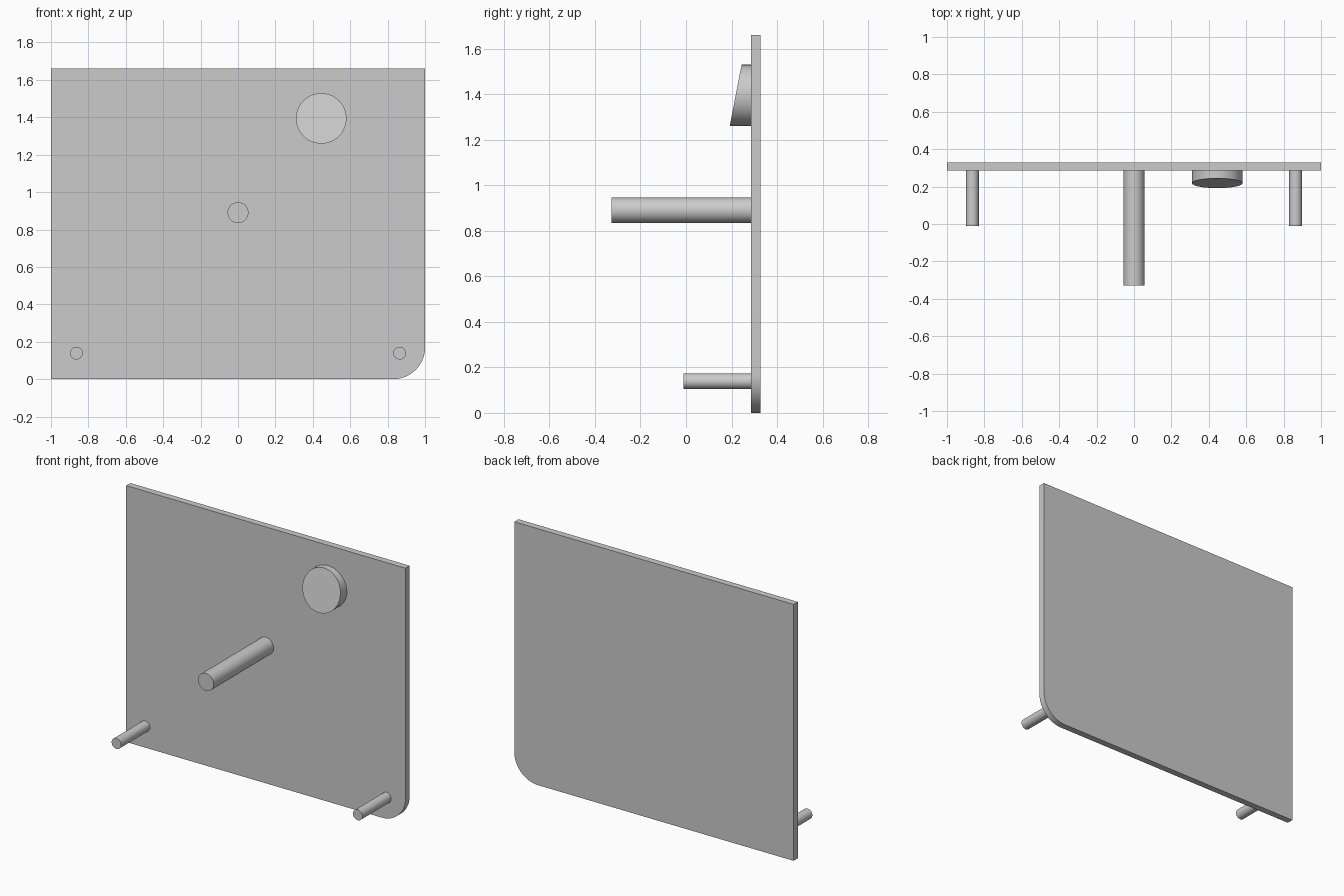
import bpy
import bmesh
from math import sin, cos, pi, radians
from mathutils import Matrix, Vector

if "Cube" in bpy.data.objects:
    bpy.data.objects.remove(bpy.data.objects["Cube"], do_unlink=True)

grey = bpy.data.materials.new("light_grey")
grey.use_nodes = True
grey.diffuse_color = (0.6, 0.6, 0.6, 1)
grey.node_tree.nodes["Principled BSDF"].inputs["Base Color"].default_value = (0.6, 0.6, 0.6, 1)

PLATE_FRONT, PLATE_BACK = 0.285, 0.328


def finish(name, bm):
    bmesh.ops.recalc_face_normals(bm, faces=bm.faces)
    mesh = bpy.data.meshes.new(name)
    bm.to_mesh(mesh)
    bm.free()
    mesh.materials.append(grey)
    obj = bpy.data.objects.new(name, mesh)
    bpy.context.collection.objects.link(obj)
    bpy.ops.object.select_all(action="DESELECT")
    obj.select_set(True)
    bpy.context.view_layer.objects.active = obj
    bpy.ops.object.shade_smooth_by_angle(angle=radians(30))
    return obj


def rod(name, x, z, radius, front, sides=48, slant=0.0):
    """Cylinder from the plate towards the front; slant tilts its front face."""
    bm = bmesh.new()
    depth = PLATE_FRONT - front
    place = Matrix.Translation((x, (PLATE_FRONT + front) / 2, z)) @ Matrix.Rotation(pi / 2, 4, "X")
    bmesh.ops.create_cone(bm, cap_ends=True, segments=sides, radius1=radius,
                          radius2=radius, depth=depth, matrix=place)
    for v in bm.verts:
        if v.co.y < PLATE_FRONT - depth / 2:
            v.co.y += slant * (v.co.z - z) / radius
    return finish(name, bm)


# Flat plate with one rounded lower corner
width, height, corner = 1.0, 1.66, 0.17
outline = [(-width, 0), (-width, height), (width, height)]
for i in range(25):
    a = -i / 24 * pi / 2
    outline.append((width - corner + corner * cos(a), corner + corner * sin(a)))
bm = bmesh.new()
face = bm.faces.new([bm.verts.new((x, PLATE_FRONT, z)) for x, z in outline])
extruded = bmesh.ops.extrude_face_region(bm, geom=[face], use_keep_orig=True)
moved = [g for g in extruded["geom"] if isinstance(g, bmesh.types.BMVert)]
bmesh.ops.translate(bm, verts=moved, vec=Vector((0, PLATE_BACK - PLATE_FRONT, 0)))
finish("back_plate", bm)

# Long central rod and two short lower pegs
rod("central_rod", 0, 0.89, 0.056, -0.328)
for side, sign in (("left", 1), ("right", -1)):
    rod(side + "_peg", sign * 0.864, 0.139, 0.034, -0.01, 32)

# Round knob with a slanted face
rod("slanted_knob", 0.445, 1.394, 0.135, 0.218, 64, 0.026)
